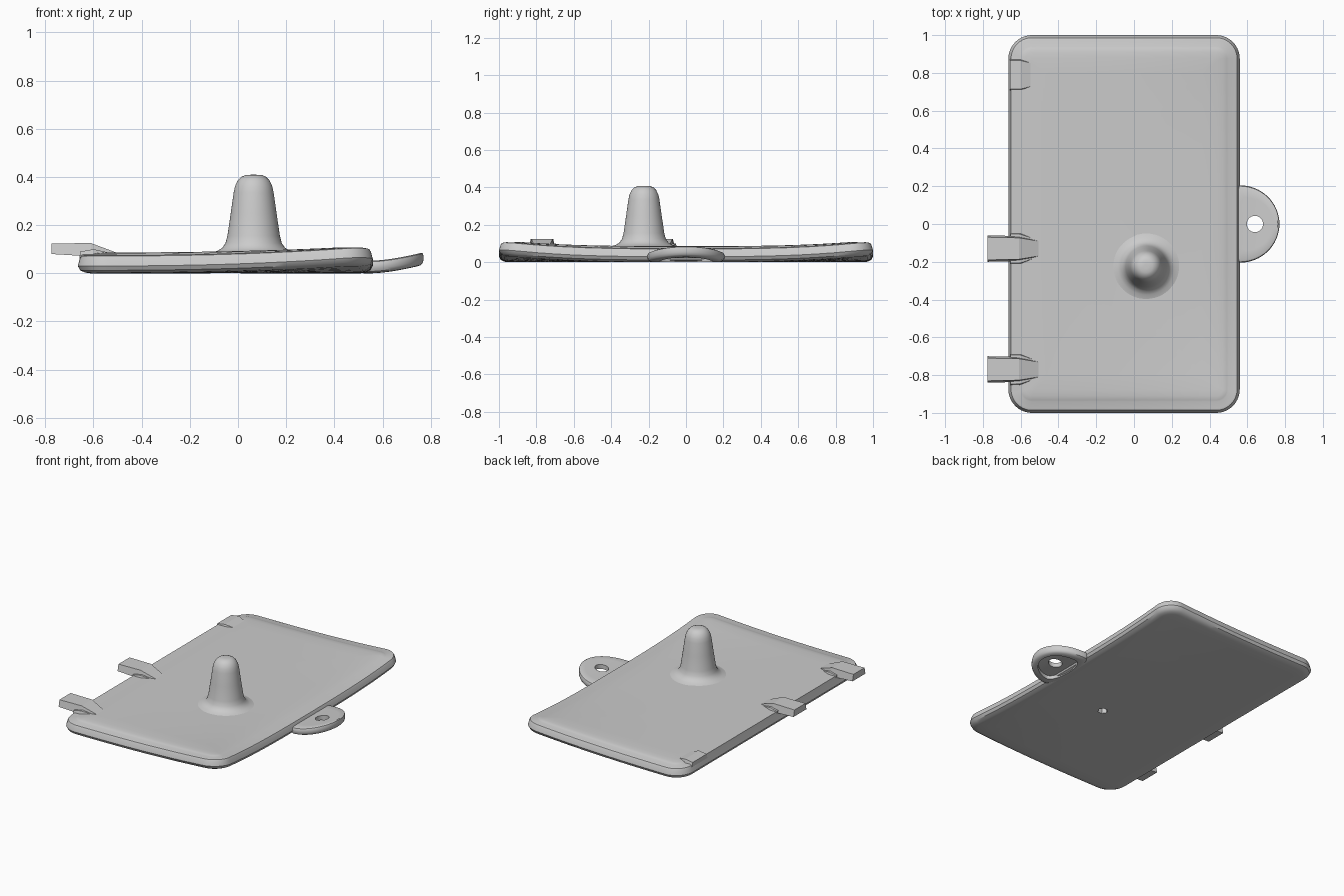
import bpy, bmesh
from math import pi, sin, cos, radians

cube = bpy.data.objects.get("Cube")
if cube:
    bpy.data.objects.remove(cube, do_unlink=True)

grey = bpy.data.materials.new("light grey plastic")
grey.use_nodes = True
grey.diffuse_color = (0.6, 0.6, 0.6, 1)
grey.node_tree.nodes["Principled BSDF"].inputs["Base Color"].default_value = (0.6, 0.6, 0.6, 1)


def skin(name, loops, ring=False):
    """Bridge equal-length loops into a closed body; ring joins last to first, otherwise cap."""
    bm = bmesh.new()
    rows = [[bm.verts.new(p) for p in loop] for loop in loops]
    n = len(rows[0])
    pairs = list(zip(rows, rows[1:]))
    if ring:
        pairs.append((rows[-1], rows[0]))
    for a, b in pairs:
        for i in range(n):
            j = (i + 1) % n
            bm.faces.new((a[i], a[j], b[j], b[i]))
    if not ring:
        bm.faces.new(rows[0])
        bm.faces.new(rows[-1])
    bmesh.ops.recalc_face_normals(bm, faces=bm.faces)
    mesh = bpy.data.meshes.new(name)
    bm.to_mesh(mesh)
    bm.free()
    mesh.materials.append(grey)
    obj = bpy.data.objects.new(name, mesh)
    bpy.context.collection.objects.link(obj)
    return obj


def activate(obj):
    bpy.ops.object.select_all(action='DESELECT')
    obj.select_set(True)
    bpy.context.view_layer.objects.active = obj


def smooth(obj, angle=35):
    activate(obj)
    bpy.ops.object.shade_smooth_by_angle(angle=radians(angle))


def circle(x, y, z, r, n):
    return [(x + r * cos(2 * pi * i / n), y + r * sin(2 * pi * i / n), z) for i in range(n)]


# Plate: concentric rounded rectangles, lifted towards the two far corners
LEFT, RIGHT, HALF_Y, RADIUS = -0.665, 0.56, 1.0, 0.125


def outline(inset):
    cx, hx = (LEFT + RIGHT) / 2, (RIGHT - LEFT) / 2 - inset
    hy = HALF_Y - inset
    r = max(RADIUS - inset, 0.02)
    pts = []
    corners = ((1, 1), (-1, 1), (-1, -1), (1, -1))
    for k, (sx, sy) in enumerate(corners):
        for i in range(11):
            a = (k + i / 10) * pi / 2
            pts.append((cx + sx * (hx - r) + r * cos(a), sy * (hy - r) + r * sin(a)))
        # subdivide the straight run to the next corner
        nx, ny = corners[(k + 1) % 4]
        a = (k + 1) * pi / 2
        end = (cx + nx * (hx - r) + r * cos(a), ny * (hy - r) + r * sin(a))
        x0, y0 = pts[-1]
        for i in range(1, 20):
            t = i / 20
            pts.append((x0 + (end[0] - x0) * t, y0 + (end[1] - y0) * t))
    return pts


def lift(x, y):
    return 0.04 * max(0, (x - LEFT) / 1.2) ** 2.5 * abs(y) ** 3


def plate_loop(inset, z, top=False):
    loop = []
    for x, y in outline(inset):
        h = z
        # the hinge side has no lowered rim along its straight run
        if top and x < -0.57 and abs(y) < 0.87:
            h = 0.085
        loop.append((x, y, h + lift(x, y)))
    return loop


loops = [plate_loop(d, 0) for d in (0.55, 0.42, 0.3, 0.2, 0.12, 0.05)]
loops += [plate_loop(d, z) for d, z in ((0.03, 0.003), (0.01, 0.012), (0, 0.03), (0.008, 0.06))]
loops += [plate_loop(d, z, True) for d, z in ((0.014, 0.071), (0.025, 0.075), (0.06, 0.075),
                                              (0.068, 0.079), (0.09, 0.083), (0.12, 0.086))]
loops += [plate_loop(d, 0.086) for d in (0.2, 0.3, 0.42, 0.55)]
plate = skin("base_plate", loops)

# Post: flared foot, tapering body, rounded tip
PX, PY = 0.065, -0.225
profile = [(0.16, 0.05), (0.175, 0.086), (0.15, 0.093), (0.13, 0.106), (0.117, 0.125),
           (0.109, 0.155), (0.095, 0.25), (0.083, 0.335), (0.077, 0.362), (0.066, 0.385),
           (0.05, 0.401), (0.033, 0.408), (0.012, 0.409)]
post = skin("post", [circle(PX, PY, z, r, 48) for r, z in profile])

# Hexagonal blind hole running up into the post
cutter = skin("hole_cutter", [circle(PX, PY, z, 0.032, 6) for z in (-0.05, 0.3)])
cutter.hide_render = True
for obj in (plate, post):
    activate(obj)
    mod = obj.modifiers.new("blind_hole", 'BOOLEAN')
    mod.operation = 'DIFFERENCE'
    mod.solver = 'EXACT'
    mod.object = cutter
    bpy.ops.object.modifier_apply(modifier=mod.name)
    smooth(obj)
bpy.data.objects.remove(cutter, do_unlink=True)


# Screw tab: upward-curving half disc with a hole and a recess below
def tab_loop(f, z, n=64):
    loop = []
    for i in range(n):
        c, s = cos(2 * pi * i / n), sin(2 * pi * i / n)
        hx, hy = 0.64 + 0.043 * c, 0.043 * s
        ox, oy = 0.56 + 0.21 * c * (1 if c > 0 else 0.3), 0.205 * s
        x, y = hx + f * (ox - hx), hy + f * (oy - hy)
        loop.append((x, y, z + 0.035 * max(0, (x - 0.56) / 0.21) ** 1.5))
    return loop


tab_profile = [(0, 0.052), (0.3, 0.052), (0.6, 0.052), (0.9, 0.052), (0.97, 0.048), (1, 0.038),
               (1, 0.02), (0.96, 0.008), (0.88, 0.002), (0.75, 0), (0.62, 0), (0.6, 0.022),
               (0.3, 0.022), (0, 0.022)]
smooth(skin("screw_tab", [tab_loop(f, z) for f, z in tab_profile], ring=True))


# Hooks: tapered bars with four-cornered sections (x, half width, bottom, top)
def bar(name, y, sections):
    return skin(name, [[(x, y - w, lo), (x, y + w, lo), (x, y + w * 0.86, hi), (x, y - w * 0.86, hi)]
                       for x, w, lo, hi in sections])


for label, y in (("front", -0.77), ("middle", -0.13)):
    bar(label + "_hook", y, [(-0.775, 0.07, 0.08, 0.124), (-0.61, 0.066, 0.07, 0.125),
                             (-0.5, 0.045, 0.06, 0.084)])
    bar(label + "_hook_root", y, [(-0.655, 0.09, 0.05, 0.09), (-0.6, 0.088, 0.05, 0.1),
                                  (-0.53, 0.06, 0.06, 0.084)])

# Low stub on the hinge side near the back corner
bar("back_stub", 0.79, [(-0.657, 0.088, 0.05, 0.09), (-0.6, 0.088, 0.05, 0.098),
                        (-0.54, 0.07, 0.06, 0.084)])
